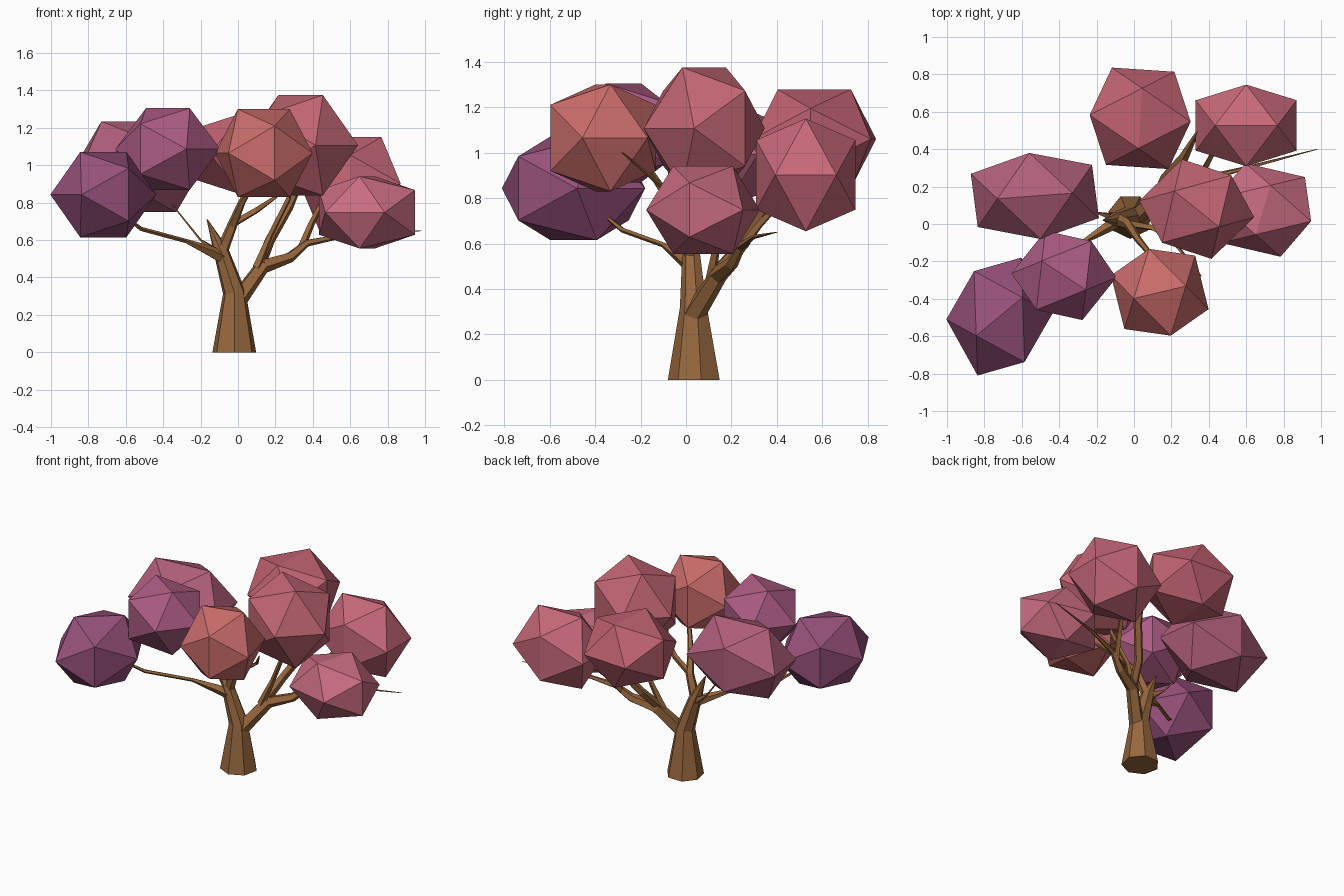
import bpy, bmesh, math
from mathutils import Vector

if "Cube" in bpy.data.objects:
    bpy.data.objects.remove(bpy.data.objects["Cube"])

PHI = (1 + 5 ** 0.5) / 2


def material(name, rgb):
    m = bpy.data.materials.new(name)
    m.diffuse_color = [(c / 255) ** 2.2 for c in rgb] + [1]
    m.use_nodes = True
    m.node_tree.nodes["Principled BSDF"].inputs["Base Color"].default_value = m.diffuse_color
    return m


def finish(bm, name, mat):
    bmesh.ops.recalc_face_normals(bm, faces=bm.faces)
    me = bpy.data.meshes.new(name)
    bm.to_mesh(me)
    bm.free()
    me.materials.append(mat)
    ob = bpy.data.objects.new(name, me)
    bpy.context.collection.objects.link(ob)
    return ob


def foliage(name, center, u, v, h, rgb):
    """Icosahedron with a level top edge along u, stretched by axes u, v and height h."""
    bm = bmesh.new()
    c = Vector(center)
    u, v, w = Vector((*u, 0)), Vector((*v, 0)), Vector((0, 0, h))
    for s in (-1, 1):
        for t in (-1, 1):
            bm.verts.new(c + s * u / PHI + t * w)
            bm.verts.new(c + s * v + t * w / PHI)
            bm.verts.new(c + s * u + t * v / PHI)
    bmesh.ops.convex_hull(bm, input=bm.verts[:])
    finish(bm, name, material(name + "_colour", rgb))


def limb(name, path, sides, mat):
    """Tapered faceted tube through (x, y, z, radius) points."""
    bm = bmesh.new()
    pts = [Vector(p[:3]) for p in path]
    rings = []
    for i, p in enumerate(pts):
        tan = pts[min(i + 1, len(pts) - 1)] - pts[max(i - 1, 0)]
        if p.z == 0:
            tan = Vector((0, 0, 1))
        q = Vector((0, 0, 1)).rotation_difference(tan.normalized())
        ring = []
        for k in range(sides):
            a = 2 * math.pi * (k + 0.25) / sides
            off = Vector((math.cos(a), math.sin(a), 0)) * path[i][3]
            ring.append(bm.verts.new(p + q @ off))
        rings.append(ring)
    for r0, r1 in zip(rings, rings[1:]):
        for k in range(sides):
            n = (k + 1) % sides
            bm.faces.new((r0[k], r0[n], r1[n], r1[k]))
    bm.faces.new(rings[0][::-1])
    bm.faces.new(rings[-1])
    finish(bm, name, mat)


# Trunk with its left fork
bark = material("bark", (150, 103, 64))
limb("trunk", [(-.02, .04, 0, .12), (-.02, .035, .32, .062),
               (-.09, .025, .54, .042), (-.165, .02, .71, .003)], 7, bark)

# Branches
limb("right_fork", [(.0, .03, .28, .05), (.13, .14, .46, .042), (.28, .2, .51, .03),
                    (.37, .24, .585, .02), (.6, .3, .63, .01), (.98, .4, .65, .002)], 5, bark)
limb("left_branch", [(-.07, .025, .5, .035), (-.15, -.02, .54, .03), (-.28, -.1, .595, .012),
                     (-.52, -.28, .66, .012), (-.7, -.45, .8, .003)], 5, bark)
limb("left_back_branch", [(-.09, .03, .52, .03), (-.2, .06, .6, .006), (-.4, .12, .85, .003)], 4, bark)
limb("centre_branch", [(-.09, .025, .53, .035), (-.03, 0, .68, .028),
                       (.02, -.08, .8, .02), (.12, -.2, .98, .012), (.17, -.3, 1.1, .003)], 5, bark)
limb("centre_side_branch", [(-.02, 0, .69, .02), (.1, -.02, .76, .018),
                            (.2, -.08, .83, .012), (.36, -.28, 1.0, .003)], 4, bark)
limb("back_branch", [(.12, .13, .47, .03), (.17, .25, .6, .028),
                     (.27, .36, .78, .028), (.36, .53, .95, .004)], 5, bark)
limb("back_right_branch", [(.34, .23, .56, .022), (.39, .32, .68, .018),
                           (.46, .45, .82, .012), (.58, .5, 1.0, .003)], 4, bark)
limb("upper_branch", [(.1, .11, .45, .025), (.17, .14, .62, .016),
                      (.27, .1, .82, .014), (.3, .08, 1.0, .003)], 4, bark)

# Foliage clumps
foliage("foliage_far_left", (-.72, -.495, .843), (.2, .165), (-.135, .243), .228, (150, 82, 122))
foliage("foliage_left", (-.375, -.275, 1.087), (.19, -.125), (.147, .184), .218, (170, 92, 130))
foliage("foliage_back_left", (-.53, .15, .992), (.324, .024), (-.03, .23), .243, (175, 95, 122))
foliage("foliage_front", (.138, -.365, 1.065), (.225, .053), (-.058, .232), .235, (200, 108, 106))
foliage("foliage_back", (.033, .565, 1.06), (.016, .26), (.27, -.018), .218, (190, 98, 112))
foliage("foliage_top", (.335, .08, 1.107), (.193, -.155), (.185, .18), .268, (193, 102, 115))
foliage("foliage_back_right", (.6, .527, .902), (.27, 0), (0, .218), .248, (198, 104, 120))
foliage("foliage_right", (.69, .075, .748), (.065, .213), (.257, -.06), .193, (198, 107, 127))
